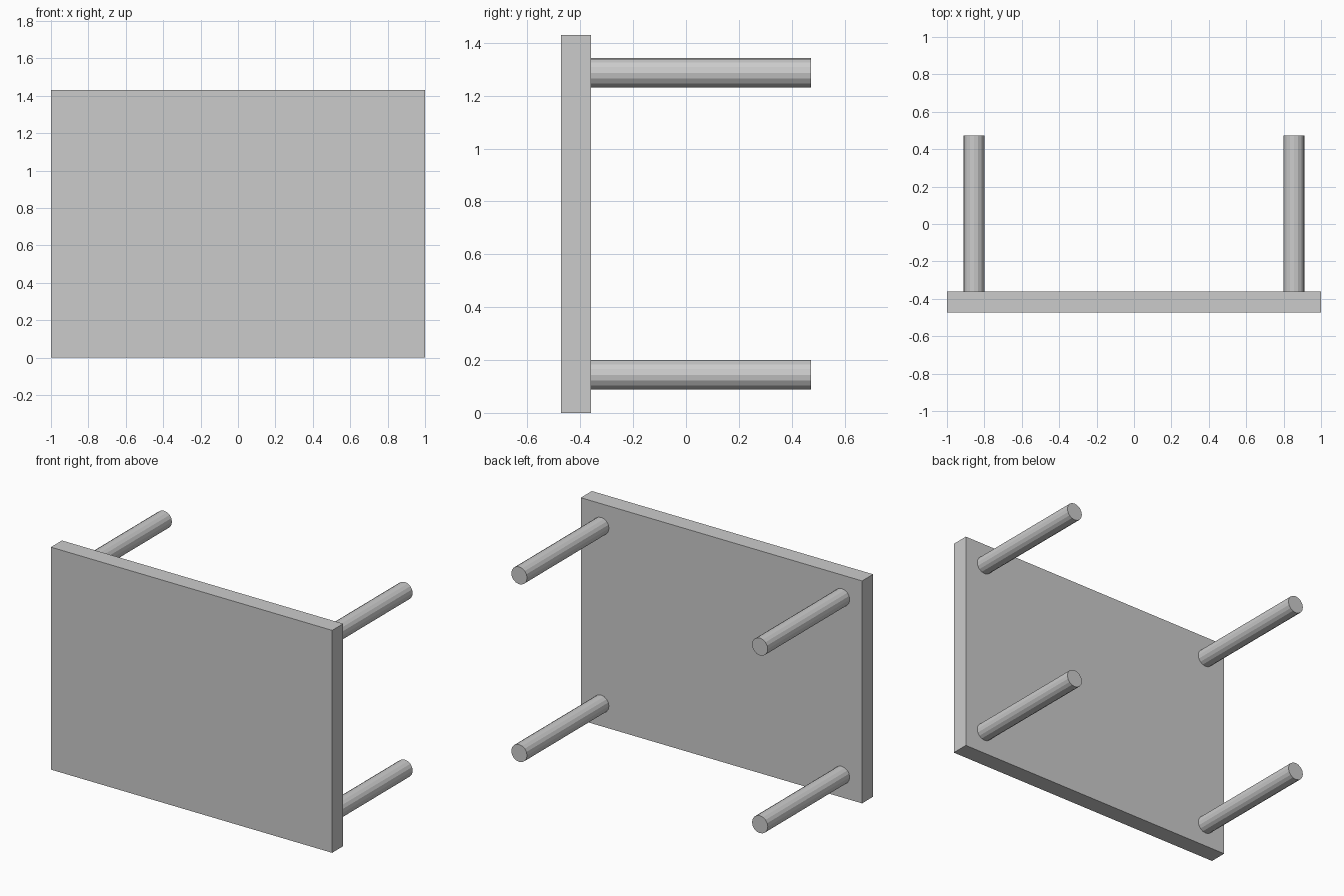
import bpy
from math import radians

if "Cube" in bpy.data.objects:
    bpy.data.objects.remove(bpy.data.objects["Cube"])

W, H = 2.0, 1.43             # table top size in x and z
Y0, Y1, Y2 = -0.472, -0.36, 0.472  # top face, underside, leg ends
LEG_R = 0.056

# Table top, standing on its edge
bpy.ops.mesh.primitive_cube_add(size=1, location=(0, (Y0 + Y1) / 2, H / 2))
top = bpy.context.object
top.name = "table_top"
top.scale = (W, Y1 - Y0, H)
bpy.ops.object.transform_apply(location=False, rotation=False, scale=True)

# Four flat-shaded round legs, inset equally from the edges
INSET = 0.144
for side, x in (("left", -W / 2 + INSET), ("right", W / 2 - INSET)):
    for level, z in (("lower", INSET), ("upper", H - INSET)):
        bpy.ops.mesh.primitive_cylinder_add(
            vertices=16, radius=LEG_R, depth=Y2 - Y1,
            location=(x, (Y1 + Y2) / 2, z), rotation=(radians(90), 0, 0))
        bpy.context.object.name = f"{level}_{side}_leg"
